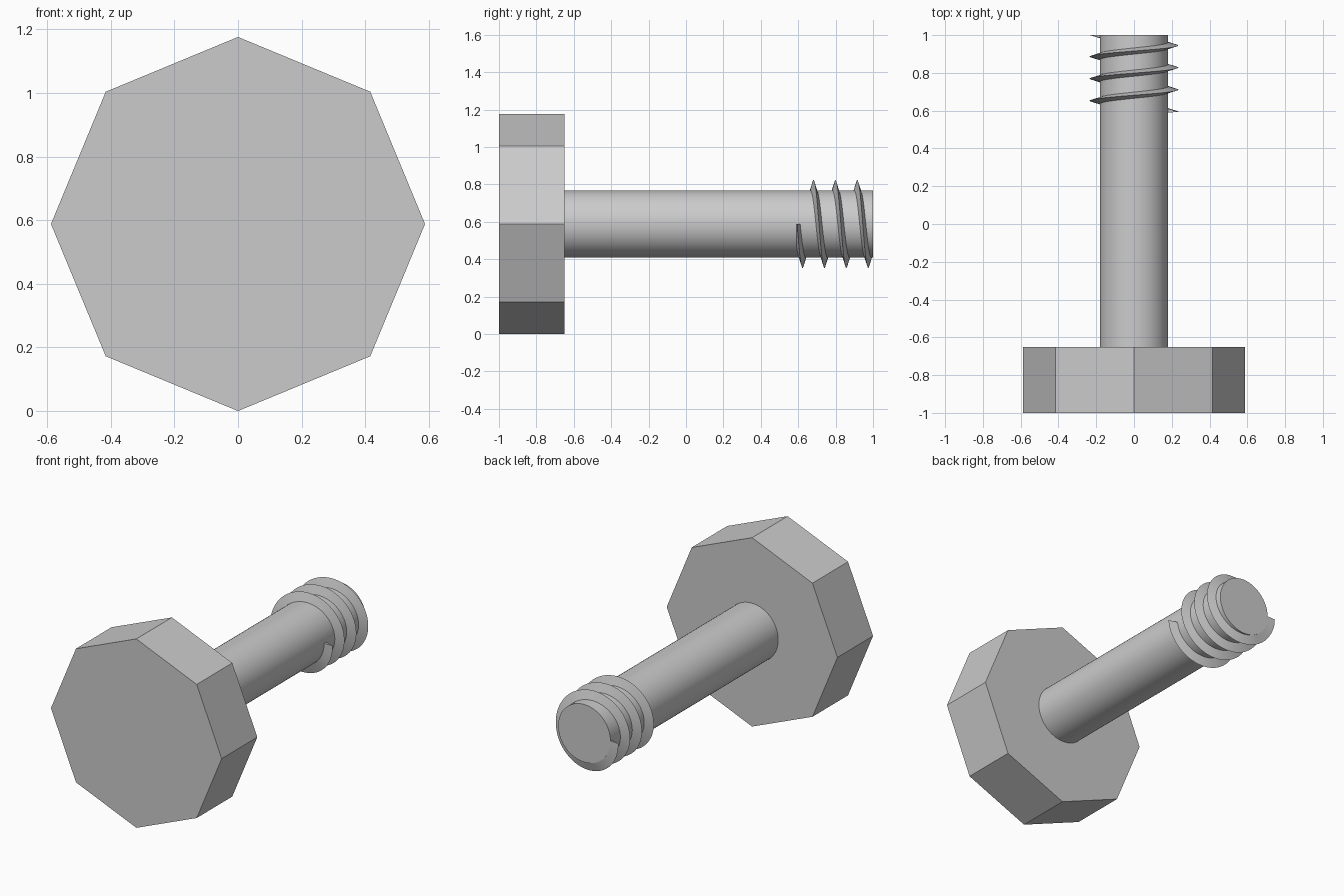
import bpy, bmesh, math
from mathutils import Matrix

cube = bpy.data.objects.get("Cube")
if cube:
    bpy.data.objects.remove(cube, do_unlink=True)

AXIS_Z = 0.588      # height of the bolt axis
SHAFT_R = 0.18
TIP_Y = 1.0

grey = bpy.data.materials.new("plain grey")
grey.use_nodes = True
colour = (0.6, 0.6, 0.6, 1)
grey.diffuse_color = colour
grey.node_tree.nodes["Principled BSDF"].inputs["Base Color"].default_value = colour


def finish(name, bm, smooth):
    bmesh.ops.recalc_face_normals(bm, faces=bm.faces)
    mesh = bpy.data.meshes.new(name)
    bm.to_mesh(mesh)
    bm.free()
    mesh.materials.append(grey)
    obj = bpy.data.objects.new(name, mesh)
    bpy.context.collection.objects.link(obj)
    if smooth:
        bpy.ops.object.select_all(action='DESELECT')
        obj.select_set(True)
        bpy.context.view_layer.objects.active = obj
        bpy.ops.object.shade_smooth_by_angle(angle=math.radians(30))
    return obj


def prism(name, sides, radius, y0, y1, smooth=False):
    bm = bmesh.new()
    place = Matrix.Translation((0, (y0 + y1) / 2, AXIS_Z)) @ Matrix.Rotation(math.pi / 2, 4, 'X')
    bmesh.ops.create_cone(bm, cap_ends=True, segments=sides, radius1=radius,
                          radius2=radius, depth=y1 - y0, matrix=place)
    return finish(name, bm, smooth)


def helix_thread(name, start, pitch, turns, crest, half_width, steps=64):
    # Triangular rib swept downward from +x, trimmed flat at both ends
    bm = bmesh.new()
    root = SHAFT_R - 0.005
    rings = []
    count = int(turns * steps)
    for i in range(count + 1):
        t = i / steps
        a = -2 * math.pi * t
        y = start + pitch * t
        ring = []
        for r, dy in ((root, -half_width), (crest, 0), (root, half_width)):
            yy = min(max(y + dy, start - 0.005), TIP_Y)
            ring.append(bm.verts.new((r * math.cos(a), yy, AXIS_Z + r * math.sin(a))))
        rings.append(ring)
    for p, q in zip(rings, rings[1:]):
        for k in range(3):
            n = (k + 1) % 3
            bm.faces.new((p[k], p[n], q[n], q[k]))
    bm.faces.new(rings[0])
    bm.faces.new(rings[-1])
    return finish(name, bm, True)


# Octagonal head, round shaft and screw thread
prism("head", 8, 0.588, -1.0, -0.65)
prism("shaft", 64, SHAFT_R, -0.66, TIP_Y, smooth=True)
helix_thread("thread", 0.594, 0.117, 3.5, 0.235, 0.018)
